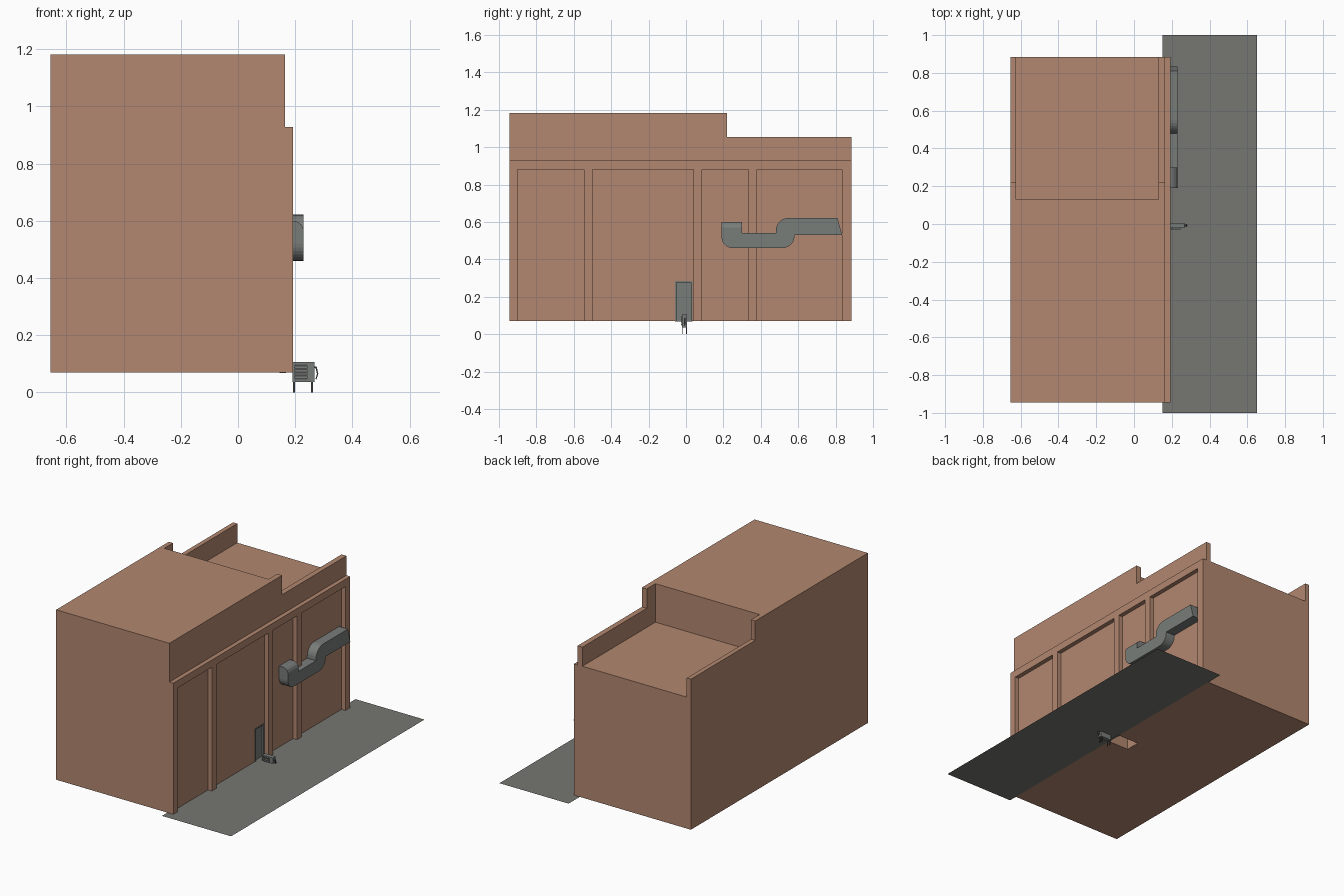
import bpy, bmesh, math
from mathutils import Vector

if "Cube" in bpy.data.objects:
    bpy.data.objects.remove(bpy.data.objects["Cube"])


def material(name, rgb):
    m = bpy.data.materials.new(name)
    m.diffuse_color = (*rgb, 1)
    m.use_nodes = True
    m.node_tree.nodes["Principled BSDF"].inputs["Base Color"].default_value = m.diffuse_color
    return m


BRICK = material("brick brown", (0.45, 0.245, 0.16))
METAL = material("duct grey", (0.19, 0.205, 0.195))
PAVING = material("pavement grey", (0.18, 0.18, 0.165))
DARK = material("dark metal", (0.07, 0.07, 0.07))


def finish(name, bm, mat):
    bmesh.ops.recalc_face_normals(bm, faces=bm.faces)
    me = bpy.data.meshes.new(name)
    bm.to_mesh(me)
    bm.free()
    me.materials.append(mat)
    ob = bpy.data.objects.new(name, me)
    bpy.context.collection.objects.link(ob)
    return ob


def prism(name, pts, a, b, axis, mat):
    """Extrude a 2D outline along x (outline y,z) or y (outline x,z)."""
    bm = bmesh.new()
    put = (lambda p, t: (t, p[0], p[1])) if axis == "x" else (lambda p, t: (p[0], t, p[1]))
    lo = [bm.verts.new(put(p, a)) for p in pts]
    hi = [bm.verts.new(put(p, b)) for p in pts]
    bm.faces.new(lo)
    bm.faces.new(hi[::-1])
    for i in range(len(pts)):
        j = (i + 1) % len(pts)
        bm.faces.new((lo[i], hi[i], hi[j], lo[j]))
    return finish(name, bm, mat)


def box(name, x, y, z, mat):
    pts = [(y[0], z[0]), (y[1], z[0]), (y[1], z[1]), (y[0], z[1])]
    return prism(name, pts, x[0], x[1], "x", mat)


def arc(cy, cz, r, a0, a1, n=7):
    return [(cy + r * math.cos(math.radians(a0 + (a1 - a0) * i / n)),
             cz + r * math.sin(math.radians(a0 + (a1 - a0) * i / n))) for i in range(n + 1)]


# building: one block with panels, ledge, roof and doorway cut out
BASE, WALL, FACE = 0.07, 0.165, 0.193
building = box("building", (-0.655, FACE), (-0.945, 0.885), (BASE, 1.182), BRICK)
cuts = [((WALL, 0.5), (a, b), (0, 0.88))
        for a, b in [(-0.9, -0.545), (-0.5, 0.04), (0.085, 0.335), (0.38, 0.835)]]
cuts += [((WALL, 0.5), (-2, 2), (0.928, 2)),             # ledge above the panels
         ((-0.625, 0.13), (0.13, 2), (0.93, 2)),         # low roof
         ((-2, 2), (0.22, 2), (1.055, 2)),               # stepped parapet
         ((0.0, 0.3), (-0.06, 0.035), (0, 0.285))]       # doorway
for c in cuts:
    cutter = box("cutter", *c, BRICK)
    cutter.hide_render = True
    mod = building.modifiers.new("cut", "BOOLEAN")
    mod.operation, mod.solver, mod.object = "DIFFERENCE", "EXACT", cutter
    bpy.context.view_layer.update()
    me = bpy.data.meshes.new_from_object(
        building.evaluated_get(bpy.context.evaluated_depsgraph_get()))
    building.modifiers.clear()
    building.data = me
    bpy.data.objects.remove(cutter)

# pavement, a single sheet
bm = bmesh.new()
bm.faces.new([bm.verts.new((x, y, BASE - 0.0005))
              for x, y in [(0.15, -1), (0.65, -1), (0.65, 1), (0.15, 1)]])
finish("pavement", bm, PAVING)

# door with frame
box("door_panel", (0.15, 0.156), (-0.052, 0.027), (0.068, 0.277), METAL)
for n, y in (("left", (-0.06, -0.052)), ("right", (0.027, 0.035))):
    box("door_frame_" + n, (0.145, 0.167), y, (0.068, 0.285), METAL)
box("door_frame_top", (0.145, 0.167), (-0.052, 0.027), (0.277, 0.285), METAL)

# wall duct: straight lengths and elbows as separate sections
D0, D1 = 0.15, 0.229
prism("duct_inlet", [(D0, 0.54), (D0, 0.6), (0.195, 0.6), (0.21, 0.596), (0.222, 0.586),
                     (D1, 0.57), (D1, 0.54)], 0.19, 0.30, "y", METAL)
sections = {
    "duct_lower_elbow": [(0.30, 0.54), (0.19, 0.54)] + arc(0.25, 0.52, 0.06, 180, 270) + [(0.30, 0.46)],
    "duct_lower_a": [(0.30, 0.46), (0.39, 0.46), (0.39, 0.54), (0.30, 0.54)],
    "duct_lower_b": [(0.39, 0.46), (0.48, 0.46), (0.48, 0.54), (0.39, 0.54)],
    "duct_riser": [(0.48, 0.46)] + arc(0.515, 0.525, 0.065, 270, 360)
                  + [(0.58, 0.53), (0.58, 0.622)] + arc(0.55, 0.552, 0.07, 90, 180) + [(0.48, 0.54)],
    "duct_upper_a": [(0.58, 0.53), (0.655, 0.53), (0.655, 0.622), (0.58, 0.622)],
    "duct_upper_b": [(0.655, 0.53), (0.73, 0.53), (0.73, 0.622), (0.655, 0.622)],
    "duct_outlet": [(0.73, 0.53), (0.835, 0.53), (0.81, 0.622), (0.73, 0.622)],
}
for n, pts in sections.items():
    prism(n, pts, D0, D1, "x", METAL)

# small vent unit beside the door, standing on legs
box("unit_body", (0.19, 0.268), (-0.022, 0.006), (0.036, 0.106), METAL)
box("unit_grille", (0.197, 0.243), (-0.025, -0.021), (0.046, 0.097), DARK)
for i in range(4):
    z = 0.05 + i * 0.012
    box(f"unit_slat_{i}", (0.195, 0.245), (-0.028, -0.022), (z, z + 0.005), METAL)
for i, x in enumerate((0.193, 0.255)):
    for j, y in enumerate((-0.02, 0.0)):
        box(f"unit_leg_{i}{j}", (x, x + 0.007), (y, y + 0.005), (0, 0.037), DARK)
prism("unit_handle", [(0.266, 0.09), (0.275, 0.09), (0.281, 0.065), (0.274, 0.045),
                      (0.271, 0.047), (0.276, 0.065), (0.271, 0.085), (0.266, 0.085)],
      -0.012, -0.002, "y", DARK)
